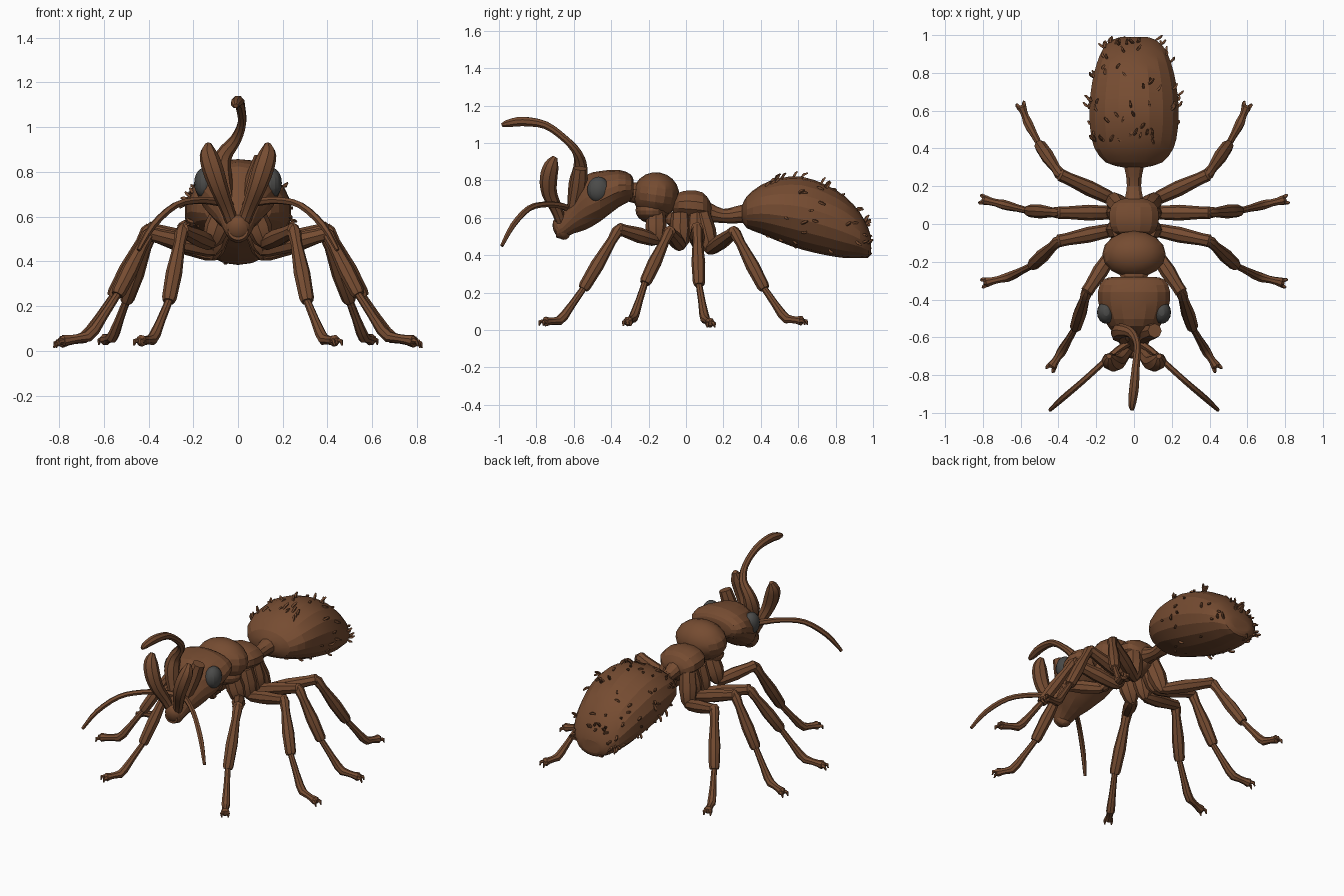
import bpy, bmesh, math, random
from mathutils import Vector, Matrix

if "Cube" in bpy.data.objects:
    bpy.data.objects.remove(bpy.data.objects["Cube"])
random.seed(4)


def material(name, rgb):
    m = bpy.data.materials.new(name)
    m.use_nodes = True
    m.diffuse_color = (*rgb, 1)
    m.node_tree.nodes["Principled BSDF"].inputs["Base Color"].default_value = (*rgb, 1)
    return m


BROWN = material("chestnut_brown", (0.18, 0.072, 0.031))
GREY = material("eye_grey", (0.07, 0.07, 0.067))


def finish(bm, name, mat, smooth=None):
    bmesh.ops.recalc_face_normals(bm, faces=bm.faces)
    mesh = bpy.data.meshes.new(name)
    bm.to_mesh(mesh)
    bm.free()
    mesh.materials.append(mat)
    ob = bpy.data.objects.new(name, mesh)
    bpy.context.collection.objects.link(ob)
    if smooth:
        bpy.ops.object.select_all(action='DESELECT')
        ob.select_set(True)
        bpy.context.view_layer.objects.active = ob
        bpy.ops.object.shade_smooth_by_angle(angle=math.radians(smooth))
    return ob


def skin(bm, rings):
    """Bridge rings of points and cap both ends."""
    rows = [[bm.verts.new(p) for p in r] for r in rings]
    n = len(rows[0])
    for a, b in zip(rows, rows[1:]):
        for i in range(n):
            j = (i + 1) % n
            bm.faces.new((a[i], a[j], b[j], b[i]))
    bm.faces.new(rows[0])
    bm.faces.new(rows[-1])


def smooth_path(pts, steps=3):
    """Catmull-Rom refinement of four-number points."""
    q = [Vector(a) for a in pts]
    q = [q[0]] + q + [q[-1]]
    out = []
    for a, b, c, d in zip(q, q[1:], q[2:], q[3:]):
        for k in range(steps):
            t = k / steps
            out.append(0.5 * (2 * b + (c - a) * t + (2 * a - 5 * b + 4 * c - d) * t ** 2
                              + (3 * b - a - 3 * c + d) * t ** 3))
    return out + [q[-1]]


def body(name, stations, sides=18):
    """Stations along y: (y, centre z, half width, half height)."""
    bm = bmesh.new()
    angles = [math.tau * (i + 0.5) / sides for i in range(sides)]
    skin(bm, [[(rx * math.cos(a), y, z + rz * math.sin(a)) for a in angles]
              for y, z, rx, rz in smooth_path(stations, 2)])
    return finish(bm, name, BROWN, 14)


def add_tube(bm, pts, sides=8):
    """Tube through (x, y, z, radius) points, without twist."""
    p = [Vector(q[:3]) for q in pts]
    last = len(p) - 1
    tangents = [(p[min(i + 1, last)] - p[max(i - 1, 0)]).normalized() for i in range(len(p))]
    u = tangents[0].orthogonal().normalized()
    rings, prev = [], tangents[0]
    for c, t, q in zip(p, tangents, pts):
        u = prev.rotation_difference(t) @ u
        v = t.cross(u)
        prev = t
        rings.append([c + q[3] * (u * math.cos(a) + v * math.sin(a))
                      for a in (math.tau * i / sides for i in range(sides))])
    skin(bm, rings)


def tube(name, pts, curved=True, sides=8):
    bm = bmesh.new()
    add_tube(bm, smooth_path(pts) if curved else pts, sides)
    return finish(bm, name, BROWN, 35)


def blob(name, centre, size, mat, tilt=0.0):
    bm = bmesh.new()
    bmesh.ops.create_uvsphere(bm, u_segments=16, v_segments=10, radius=1)
    bm.transform(Matrix.Translation(centre) @ Matrix.Rotation(tilt, 4, 'X')
                 @ Matrix.Diagonal((*size, 1)))
    return finish(bm, name, mat, 20)


# Body: abdomen, waist, thorax and head
ABDOMEN = [(.30, .625, .06, .04), (.325, .63, .15, .085), (.40, .645, .212, .13),
           (.50, .642, .235, .17), (.62, .625, .24, .195), (.75, .588, .225, .188),
           (.85, .55, .2, .165), (.93, .507, .165, .122), (.975, .465, .115, .078),
           (.99, .455, .07, .04)]
body("abdomen", ABDOMEN)
body("waist", [(.08, .64, .07, .07), (.14, .625, .05, .05), (.2, .61, .04, .038),
               (.26, .615, .045, .045), (.32, .625, .06, .05)], 10)
body("rear_thorax", [(-.07, .665, .06, .04), (-.04, .668, .115, .068), (.02, .668, .135, .082),
                     (.09, .66, .128, .078), (.125, .645, .085, .05), (.135, .64, .05, .03)], 12)
blob("front_thorax", (0, -.16, .722), (.168, .125, .122), BROWN, -.15)
blob("thorax_underside", (0, -.18, .64), (.14, .09, .07), BROWN)
blob("thorax_keel", (0, .01, .59), (.09, .12, .06), BROWN)
body("neck", [(-.32, .74, .07, .05), (-.25, .73, .08, .06)], 10)
body("head", [(-.28, .76, .11, .04), (-.295, .762, .165, .07), (-.36, .757, .194, .1),
              (-.46, .715, .182, .135), (-.54, .68, .14, .145), (-.6, .625, .095, .108),
              (-.66, .56, .065, .07), (-.695, .535, .045, .04)])
blob("mouth", (0, -.665, .545), (.058, .045, .065), BROWN, .4)

# Swept bristles scattered on the abdomen, denser on one side
bm = bmesh.new()
for k in range(95):
    s = random.uniform(2.2, len(ABDOMEN) - 2)
    i = int(s)
    y, z, rx, rz = Vector(ABDOMEN[i]).lerp(Vector(ABDOMEN[i + 1]), s - i)
    a = math.pi * (random.uniform(.3, 1.25) if k % 4 else random.uniform(-.75, .3))
    n = Vector((math.cos(a), 0, math.sin(a)))
    root = Vector((rx * n.x, y, z + rz * n.z))
    side = Vector((random.uniform(-.012, .012), 0, random.uniform(-.012, .012)))
    mid = root + n * .01 + Vector((0, .012, 0)) + side
    tip = mid + n * .003 + Vector((0, random.uniform(.008, .02), 0)) + side
    add_tube(bm, [(*root, .007), (*mid, .009), (*tip, .005)], 4)
finish(bm, "abdomen_bristles", BROWN)

# Single raised feeler and the short stump beside it
tube("raised_feeler", [(-.045, -.6, .65, .035), (-.075, -.58, .78, .048), (-.065, -.565, .87, .038),
                       (-.01, -.58, .945, .026), (.018, -.645, 1.02, .02), (.01, -.75, 1.095, .022),
                       (0, -.87, 1.115, .027), (-.01, -.95, 1.105, .022), (-.01, -.985, 1.095, .01)])
tube("feeler_stump", [(.045, -.6, .65, .035), (.08, -.575, .77, .045), (.11, -.565, .865, .038)])

# Leg joints: hip, knee, ankle, heel, toe
LEGS = {
    "first": [(.12, -.16, .48), (.25, -.36, .54), (.31, -.55, .22), (.38, -.67, .05), (.435, -.755, .045)],
    "second": [(.11, -.03, .45), (.4, -.09, .525), (.54, -.22, .25), (.66, -.28, .065), (.785, -.31, .045)],
    "third": [(.11, .06, .46), (.4, .06, .545), (.56, .07, .24), (.68, .1, .06), (.795, .128, .038)],
    "fourth": [(.11, .13, .43), (.39, .26, .525), (.5, .42, .22), (.56, .53, .06), (.595, .62, .05)],
}


def along(a, b, stops):
    """Radius stops (fraction, radius) on the segment a-b."""
    return [(*a.lerp(b, f), r) for f, r in stops]


for label, s in (("left", 1), ("right", -1)):
    def flip(pts):
        return [(s * p[0], *p[1:]) for p in pts]

    # Eye, jaw and side antenna
    blob(label + "_eye", (s * .147, -.468, .75), (.049, .06, .07), GREY)
    tube(label + "_jaw", flip([(.025, -.665, .57, .028), (.05, -.69, .64, .032),
                               (.085, -.73, .73, .041), (.112, -.735, .81, .047),
                               (.132, -.72, .88, .04), (.132, -.7, .925, .014)]))
    tube(label + "_antenna", flip([(.03, -.63, .65, .02), (.09, -.67, .665, .018),
                                   (.18, -.75, .672, .016), (.28, -.84, .65, .016),
                                   (.38, -.925, .56, .016), (.445, -.985, .45, .01)]), sides=6)

    for pair, joints in LEGS.items():
        name = f"{label}_{pair}_leg_"
        hip, knee, ankle, heel, toe = [Vector(p) for p in flip(joints)]
        root = Vector((s * .07, min(hip.y, .08), .62))
        tube(name + "hip", along(root, hip, [(0, .05), (.5, .057), (.9, .045), (1.1, .02)]), False)
        tube(name + "thigh", along(hip, knee, [(-.05, .022), (.08, .036), (.45, .042),
                                               (.85, .033), (1, .034), (1.04, .018)]), False)
        tube(name + "shin", along(knee, ankle, [(-.05, .018), (.03, .031), (.2, .026), (.6, .037),
                                                (.95, .033), (1, .027)]), False)
        tube(name + "foot", along(ankle, heel, [(-.05, .017), (.5, .02), (.85, .025)])
             + along(heel, toe, [(.1, .026), (.45, .02), (.7, .021), (.95, .027), (1.08, .014)]), False)
        # Paired claws
        ahead = (toe - heel).normalized()
        out = ahead.cross(Vector((0, 0, 1))).normalized()
        bm = bmesh.new()
        for w in (-1, 1):
            base = toe + out * w * .014
            mid = base + ahead * .018 + out * w * .006
            tip = mid + ahead * .006 - Vector((0, 0, .02))
            add_tube(bm, [(*base, .013), (*mid, .01), (*tip, .004)], 5)
        finish(bm, name + "claws", BROWN)
